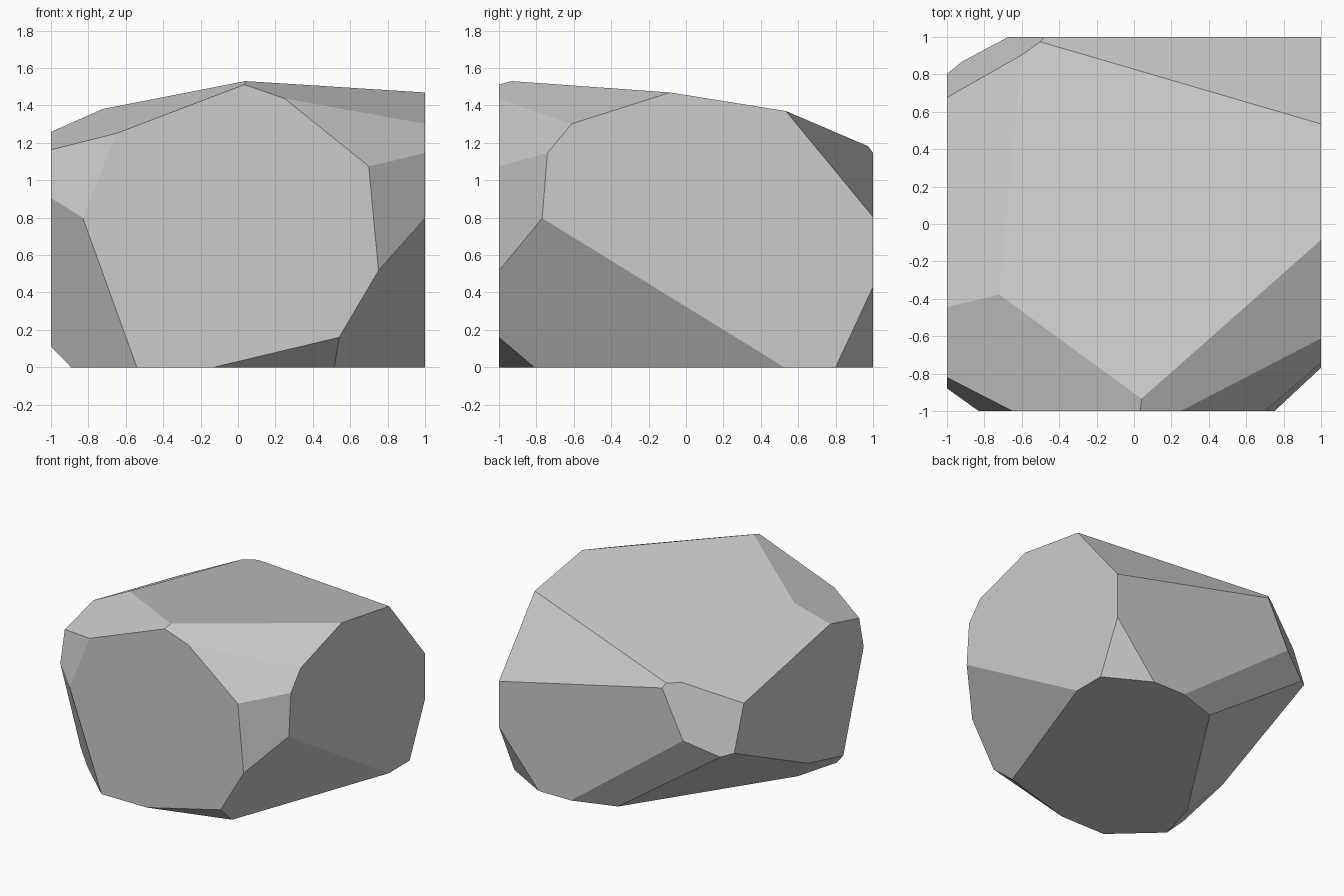
import bpy, bmesh
from mathutils import Vector, geometry

if "Cube" in bpy.data.objects:
    bpy.data.objects.remove(bpy.data.objects["Cube"])

# Facet corners, grouped by the flat side of the block they lie on
corners = {
    "F": [(x, -1, z) for x, z in [(-.54, 0), (-.13, 0), (.54, .16), (.75, .52), (.70, 1.07),
                                  (.25, 1.44), (.03, 1.51), (-.65, 1.25), (-.83, .80)]],
    "R": [(1, y, z) for y, z in [(.54, 0), (.80, 0), (1, .43), (1, .81), (.53, 1.37),
                                 (-.09, 1.47), (-.61, 1.30), (-.74, 1.15), (-.77, .79)]],
    "L": [(-1, y, z) for y, z in [(-.43, 1.26), (-.82, 1.165), (-.88, .90), (-.61, .11),
                                  (-.14, .23), (.80, .67), (.68, 1.03)]],
    "B": [(x, 1, z) for x, z in [(.64, 0), (.37, 0), (-.68, .75), (-.48, 1.14)]],
    "G": [(x, y, 0) for x, y in [(.52, -.81), (0, .895), (-.80, -.335), (-.89, -.68)]],
    "T": [(.04, -.93, 1.53), (-.72, -.39, 1.38), (-.60, .90, 1.19), (-.50, .98, 1.18), (-.93, .86, .65)],
}

# Each cut is one sloping facet, named by its corners in order
cuts = [
    "T0 R5 R4 T3 T2 T1",        # main top
    "T1 T2 L6 L0",              # top left
    "F6 F7 L1 L0 T1 T0",        # top front left
    "F5 F6 T0 R5 R6",           # top front right
    "F4 F5 R6 R7",              # front right, upper
    "F3 F4 R7 R8",              # front right, middle
    "F2 F3 R8 R0 G0",           # front right, lower
    "F1 F2 G0",                 # front underside
    "F7 F8 L2 L1",              # front left, upper
    "F8 F0 G3 L3 L2",           # front left, lower
    "L3 L4 G2 G3",              # left underside, small
    "L4 L5 T4 G1 G2",           # left underside, large
    "L5 L6 T2 T3 B3 B2 T4",     # back left
    "T3 B3 R3 R4",              # top back
    "B2 T4 G1 B1",              # back underside
    "R1 R2 B0",                 # back right, lower
]


def slice_off(bm, pts):
    """Cut the block along the plane through pts and cap the hole."""
    mid = sum(pts, Vector()) / len(pts)
    n = geometry.normal(pts)
    if n.dot(mid - Vector((0, 0, .75))) < 0:
        n.negate()
    res = bmesh.ops.bisect_plane(bm, geom=bm.verts[:] + bm.edges[:] + bm.faces[:], dist=1e-5,
                                 plane_co=mid, plane_no=n, clear_outer=True)
    bmesh.ops.holes_fill(bm, edges=[e for e in bm.edges if e.is_boundary], sides=0)


# Rock: a block with its corners sliced away
bm = bmesh.new()
bmesh.ops.create_cube(bm, size=2)
bmesh.ops.translate(bm, verts=bm.verts, vec=(0, 0, 1))
for cut in cuts:
    slice_off(bm, [Vector(corners[c[0]][int(c[1])]) for c in cut.split()])
bmesh.ops.recalc_face_normals(bm, faces=bm.faces)
mesh = bpy.data.meshes.new("rock")
bm.to_mesh(mesh)
bm.free()
bpy.context.collection.objects.link(bpy.data.objects.new("rock", mesh))
